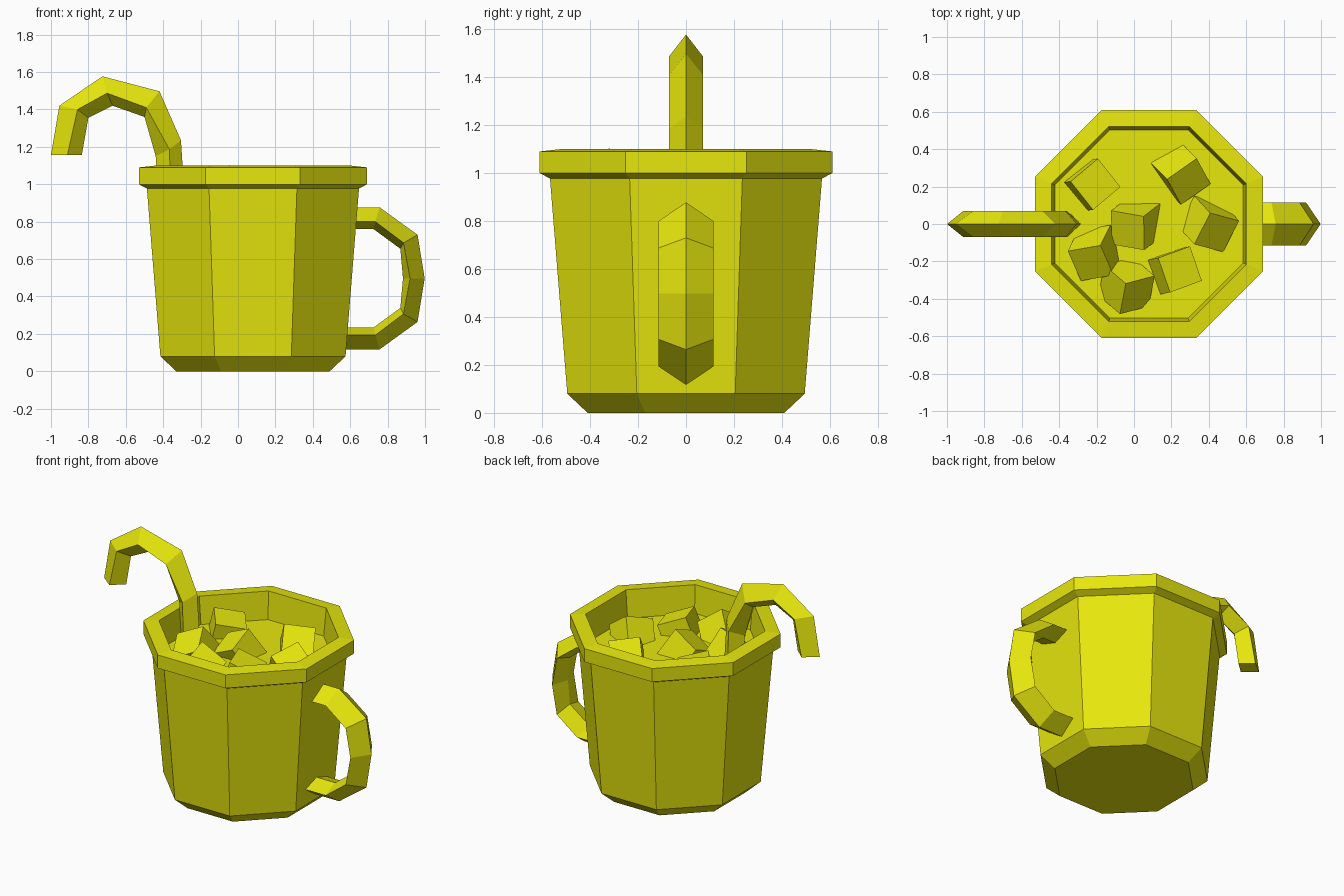
import bpy, bmesh, math
from mathutils import Matrix, Euler

if "Cube" in bpy.data.objects:
    bpy.data.objects.remove(bpy.data.objects["Cube"])

yellow = bpy.data.materials.new("yellow")
yellow.diffuse_color = (0.8, 0.8, 0.004, 1)
yellow.use_nodes = True
yellow.node_tree.nodes["Principled BSDF"].inputs["Base Color"].default_value = yellow.diffuse_color
CX = 0.08  # cup axis


def finish(name, bm):
    bmesh.ops.recalc_face_normals(bm, faces=bm.faces)
    me = bpy.data.meshes.new(name)
    bm.to_mesh(me)
    bm.free()
    me.materials.append(yellow)
    ob = bpy.data.objects.new(name, me)
    bpy.context.collection.objects.link(ob)
    return ob


def octagon(bm, apothem, z):
    r = apothem / math.cos(math.pi / 8)
    return [bm.verts.new((CX + r * math.cos(math.pi / 8 + k * math.pi / 4),
                          r * math.sin(math.pi / 8 + k * math.pi / 4), z))
            for k in range(8)]


def bridge(bm, rings):
    for a, b in zip(rings, rings[1:]):
        n = len(a)
        for i in range(n):
            j = (i + 1) % n
            bm.faces.new((a[i], a[j], b[j], b[i]))


def diamond_tube(name, outer, side, inner, half_width):
    """Four-sided tube through matching outer, side and inner (x, z) points."""
    bm = bmesh.new()
    rings = []
    for o, s, i in zip(outer, side, inner):
        rings.append([bm.verts.new(p) for p in (
            (o[0], 0, o[1]), (s[0], half_width, s[1]),
            (i[0], 0, i[1]), (s[0], -half_width, s[1]))])
    bridge(bm, rings)
    bm.faces.new(rings[0])
    bm.faces.new(rings[-1])
    return finish(name, bm)


# cup: one profile of (apothem, z), from base over the rim to the drink level
bm = bmesh.new()
profile = [(0.41, 0), (0.495, 0.08), (0.567, 0.977), (0.61, 1.0),
           (0.61, 1.09), (0.52, 1.1), (0.503, 0.915)]
rings = [octagon(bm, a, z) for a, z in profile]
bridge(bm, rings)
bm.faces.new(rings[0])
bm.faces.new(rings[-1])  # drink surface
finish("cup", bm)

# handle: upper half, mirrored about z = 0.497
def mirrored(pts, x_low):
    low = [(x, 0.994 - z) for x, z in reversed(pts[:-1])]
    low[-1] = (x_low, low[-1][1])
    return pts + low

diamond_tube(
    "handle",
    mirrored([(0.59, 0.877), (0.757, 0.877), (0.96, 0.73), (0.998, 0.497)], 0.53),
    mirrored([(0.59, 0.80), (0.735, 0.80), (0.885, 0.687), (0.92, 0.497)], 0.53),
    mirrored([(0.59, 0.76), (0.725, 0.76), (0.868, 0.655), (0.882, 0.497)], 0.53),
    0.115)

# bent straw
diamond_tube(
    "straw",
    [(-0.28, 0.85), (-0.305, 1.235), (-0.42, 1.497), (-0.725, 1.577), (-0.955, 1.42), (-1.0, 1.157)],
    [(-0.355, 0.85), (-0.367, 1.187), (-0.49, 1.41), (-0.70, 1.487), (-0.858, 1.40), (-0.912, 1.157)],
    [(-0.42, 0.85), (-0.44, 1.15), (-0.50, 1.36), (-0.67, 1.42), (-0.80, 1.355), (-0.835, 1.157)],
    0.07)

# ice cubes: position, tilt in degrees (x, y, yaw)
ice = [
    ((-0.23, 0.21, 0.92), (8, 12, 40)),
    ((0.25, 0.27, 0.92), (38, 8, 35)),
    ((0.01, 0.0, 0.92), (25, -25, -10)),
    ((0.40, 0.0, 0.92), (20, 35, -15)),
    ((-0.205, -0.155, 0.93), (30, -25, 10)),
    ((0.21, -0.25, 0.92), (3, 22, 20)),
    ((-0.04, -0.33, 0.935), (40, 35, 15)),
]
for n, (pos, tilt) in enumerate(ice):
    bm = bmesh.new()
    rot = Euler([math.radians(a) for a in tilt]).to_matrix().to_4x4()
    bmesh.ops.create_cube(bm, size=0.195, matrix=Matrix.Translation(pos) @ rot)
    finish(f"ice_cube_{n + 1}", bm)
